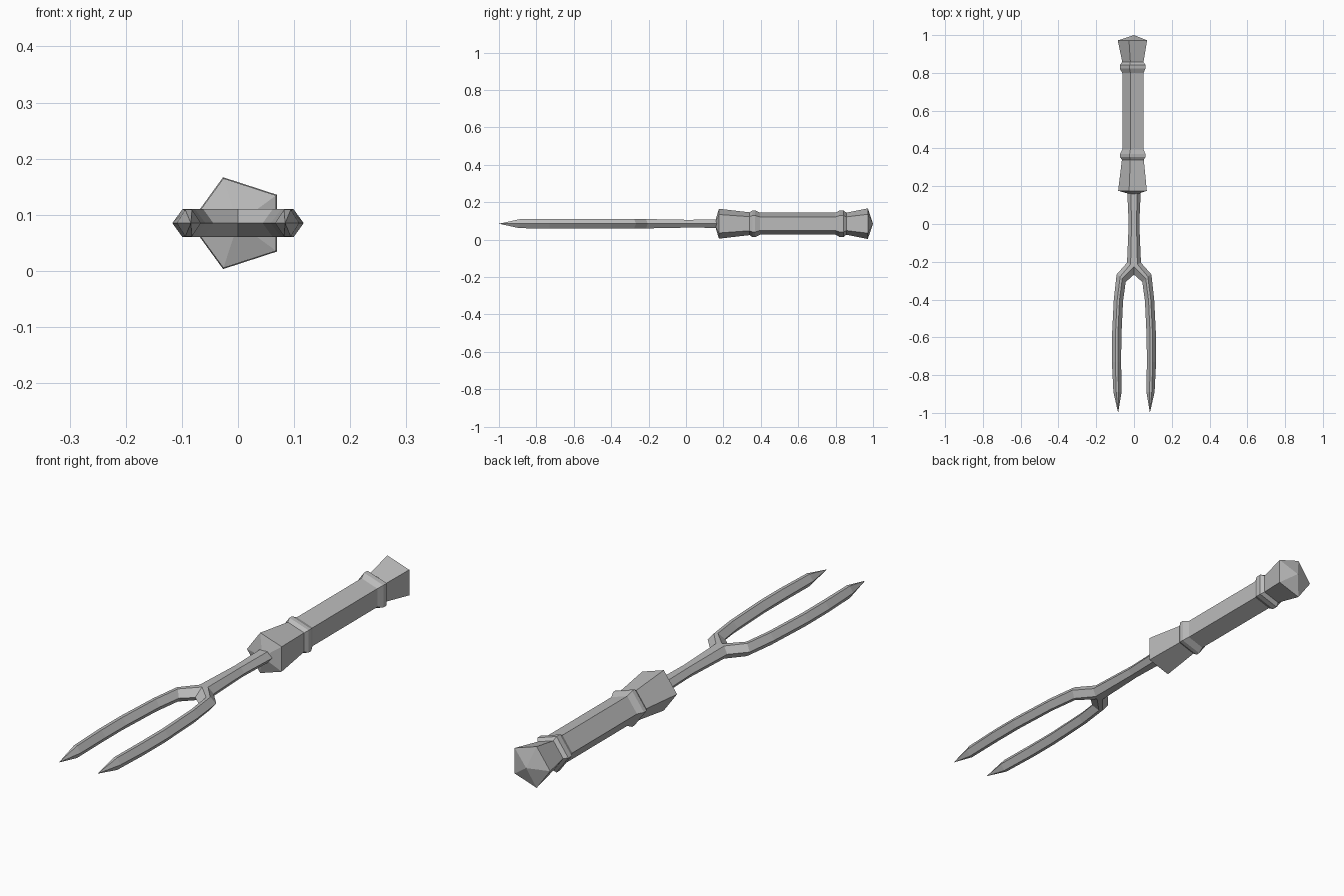
import bpy, bmesh, math

if "Cube" in bpy.data.objects:
    bpy.data.objects.remove(bpy.data.objects["Cube"])

CZ = 0.085  # height of the long axis

steel = bpy.data.materials.new("grey_metal")
steel.diffuse_color = (0.5, 0.5, 0.5, 1)
steel.use_nodes = True
steel.node_tree.nodes["Principled BSDF"].inputs["Base Color"].default_value = steel.diffuse_color


def finish(bm, name):
    bmesh.ops.recalc_face_normals(bm, faces=bm.faces)
    mesh = bpy.data.meshes.new(name)
    bm.to_mesh(mesh)
    bm.free()
    mesh.materials.append(steel)
    obj = bpy.data.objects.new(name, mesh)
    bpy.context.collection.objects.link(obj)
    return obj


# Handle: five-sided rings along y, closed by a shallow cone at each end
profile = [(0.176, 0.084), (0.34, 0.064), (0.355, 0.075), (0.37, 0.075),
           (0.395, 0.062), (0.80, 0.062), (0.822, 0.075), (0.843, 0.075),
           (0.857, 0.062), (0.972, 0.086)]
bm = bmesh.new()
rings = []
for y, r in profile:
    angles = [math.radians(36 + 72 * i) for i in range(5)]
    rings.append([bm.verts.new((r * math.cos(a), y, CZ + r * math.sin(a))) for a in angles])
front_tip = bm.verts.new((0, 0.152, CZ))
back_tip = bm.verts.new((0, 1.0, CZ))
for i in range(5):
    j = (i + 1) % 5
    for a, b in zip(rings, rings[1:]):
        bm.faces.new((a[i], a[j], b[j], b[i]))
    bm.faces.new((rings[0][i], rings[0][j], front_tip))
    bm.faces.new((rings[-1][i], rings[-1][j], back_tip))
finish(bm, "handle")

# Fork, right half: each section gives outer edge, outer ridge, inner ridge,
# inner edge (x, y) and its half thickness
sections = [
    ((0.036, 0.18), (0.017, 0.18), (0, 0.18), (0, 0.18), 0.022),
    ((0.028, 0.0), (0.013, 0.0), (0, 0.0), (0, 0.0), 0.021),
    ((0.037, -0.205), (0.018, -0.213), (0, -0.225), (0, -0.268), 0.025),
    ((0.092, -0.267), (0.073, -0.278), (0.062, -0.288), (0.044, -0.307), 0.025),
    ((0.107, -0.40), (0.089, -0.402), (0.077, -0.404), (0.058, -0.408), 0.025),
    ((0.117, -0.60), (0.099, -0.60), (0.086, -0.60), (0.067, -0.60), 0.025),
    ((0.117, -0.73), (0.099, -0.73), (0.086, -0.73), (0.068, -0.73), 0.025),
    ((0.109, -0.89), (0.094, -0.89), (0.082, -0.89), (0.066, -0.89), 0.024),
]
bm = bmesh.new()
loops = []
for outer, ridge_o, ridge_i, inner, h in sections:
    points = [(outer, 0), (ridge_o, h), (ridge_i, h), (inner, 0), (ridge_i, -h), (ridge_o, -h)]
    loops.append([bm.verts.new((p[0], p[1], CZ + dz)) for p, dz in points])
tip = bm.verts.new((0.084, -1.0, CZ))
for a, b in zip(loops, loops[1:]):
    for i in range(6):
        j = (i + 1) % 6
        quad = (a[i], a[j], b[j], b[i])
        # leave the shank open along its middle so the halves join
        if any(v.co.x > 1e-5 for v in quad):
            bm.faces.new(quad)
for i in range(6):
    bm.faces.new((loops[-1][i], loops[-1][(i + 1) % 6], tip))

# Left half, welded along the centre
geom = bm.verts[:] + bm.edges[:] + bm.faces[:]
copy = bmesh.ops.duplicate(bm, geom=geom)["geom"]
for v in copy:
    if isinstance(v, bmesh.types.BMVert):
        v.co.x = -v.co.x
bmesh.ops.remove_doubles(bm, verts=bm.verts[:], dist=1e-5)
finish(bm, "fork_prongs")
